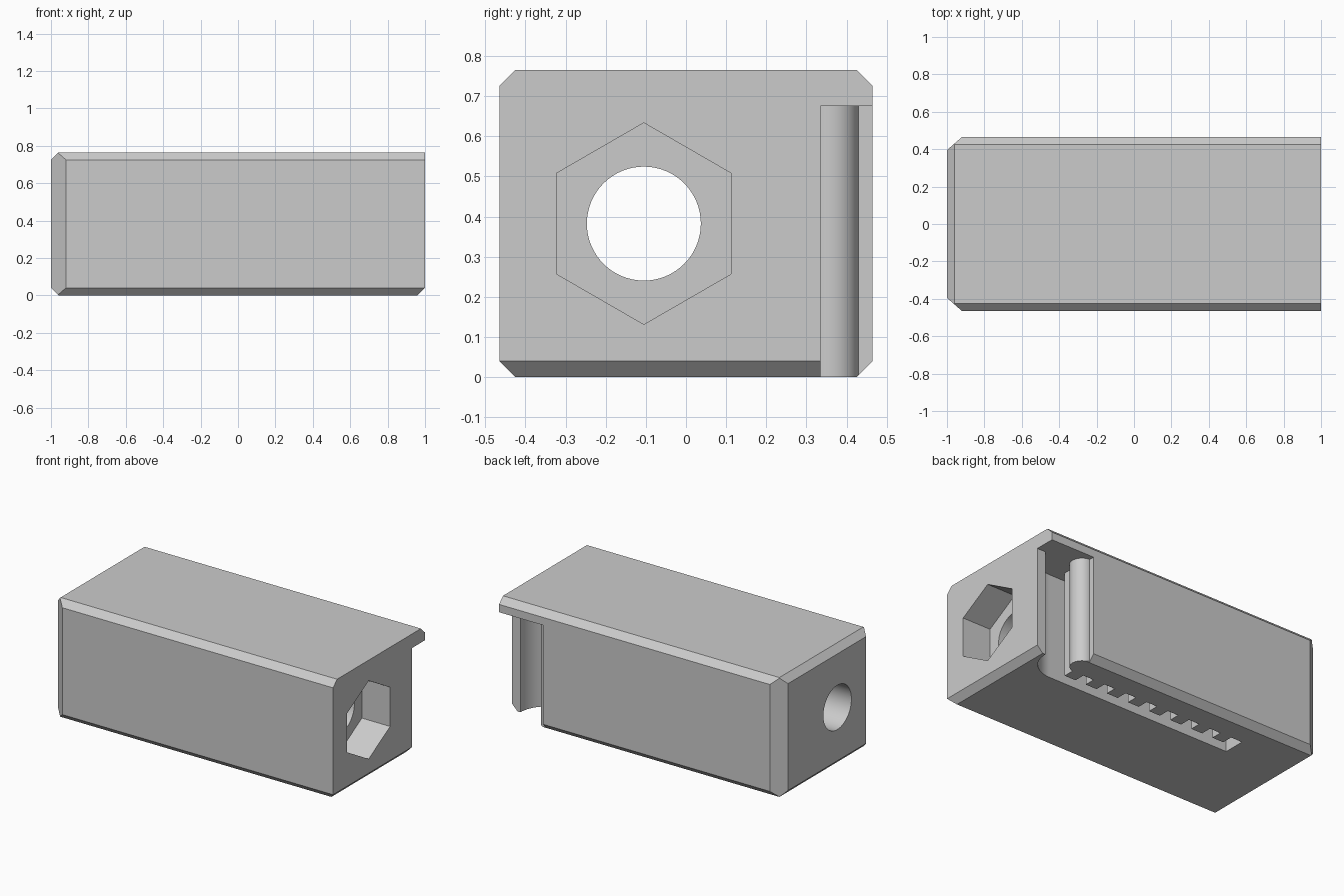
import bpy, bmesh
from math import sin, cos, pi, radians
from mathutils import Vector

if "Cube" in bpy.data.objects:
    bpy.data.objects.remove(bpy.data.objects["Cube"])

LENGTH, WIDTH, HEIGHT, BEVEL = 2.0, 0.93, 0.765, 0.04
X, Y = LENGTH / 2, WIDTH / 2

grey = bpy.data.materials.new("plain_grey")
grey.use_nodes = True
COLOUR = (0.6, 0.6, 0.6, 1)
grey.diffuse_color = COLOUR
grey.node_tree.nodes["Principled BSDF"].inputs["Base Color"].default_value = COLOUR


def make_object(name, bm):
    bmesh.ops.recalc_face_normals(bm, faces=bm.faces[:])
    mesh = bpy.data.meshes.new(name)
    bm.to_mesh(mesh)
    bm.free()
    mesh.materials.append(grey)
    obj = bpy.data.objects.new(name, mesh)
    bpy.context.collection.objects.link(obj)
    return obj


def prism(name, outline, direction):
    """Extrude a closed outline of 3D points along a direction."""
    bm = bmesh.new()
    face = bm.faces.new([bm.verts.new(p) for p in outline])
    result = bmesh.ops.extrude_face_region(bm, geom=[face])
    verts = [v for v in result["geom"] if isinstance(v, bmesh.types.BMVert)]
    bmesh.ops.translate(bm, verts=verts, vec=Vector(direction))
    return make_object(name, bm)


def slice_off(bm, point, normal):
    """Cut away everything beyond a plane and close the cut."""
    bmesh.ops.bisect_plane(bm, geom=bm.verts[:] + bm.edges[:] + bm.faces[:],
                           plane_co=point, plane_no=normal, clear_outer=True)
    bmesh.ops.holes_fill(bm, edges=[e for e in bm.edges if e.is_boundary])


def arc(cx, cy, r, start, end, steps):
    return [(cx + r * cos(radians(start + (end - start) * i / steps)),
             cy + r * sin(radians(start + (end - start) * i / steps)))
            for i in range(steps + 1)]


# Block with bevelled edges
bm = bmesh.new()
bmesh.ops.create_cube(bm, size=1)
bmesh.ops.scale(bm, vec=(LENGTH, WIDTH, HEIGHT), verts=bm.verts[:])
bmesh.ops.translate(bm, vec=(0, 0, HEIGHT / 2), verts=bm.verts[:])
for side in (-1, 1):
    slice_off(bm, (0, side * Y, HEIGHT - BEVEL), (0, side, 1))
    slice_off(bm, (0, side * Y, BEVEL), (0, side, -1))
    slice_off(bm, (side * X, 0, BEVEL), (side, 0, -1))
    slice_off(bm, (-X, side * (Y - 0.07), 0), (-0.07, side * 0.08, 0))
slice_off(bm, (-X, 0, HEIGHT - BEVEL), (-1, 0, 1))
block = make_object("block", bm)

# Curved entry, toothed channel and rounded tip, cut from below
INNER, ROOT, TIP, MOUTH = 0.15, 0.29, 0.22, 0.335
END, START, PITCH, TOOTH = -0.56, 0.70, 0.157, 0.08
outline = [(1.2, MOUTH)]
outline += arc(0.755, MOUTH, MOUTH - INNER, 0, -90, 24)
outline += [(END, INNER), (END, ROOT)]
for i in reversed(range(8)):
    front = START - i * PITCH
    back = front - TOOTH
    outline += [(back, ROOT), (back, TIP), (front, TIP), (front, ROOT)]
outline += arc(0.69, 0.36, 0.07, -80, 90, 24)
outline += [(0.69, 0.6), (1.2, 0.6)]
channel = prism("channel_cutter", [(x, y, -0.1) for x, y in outline],
                (0, 0, 0.775))


# Round bore all the way through and hexagonal pocket at one end
def ring(x, r, sides):
    return [(x, -0.105 + r * sin(2 * pi * i / sides),
             HEIGHT / 2 + r * cos(2 * pi * i / sides)) for i in range(sides)]


bore = prism("bore_cutter", ring(-1.2, 0.142, 64), (2.4, 0, 0))
pocket = prism("hex_pocket_cutter", ring(0.8, 0.251, 6), (0.4, 0, 0))

for cutter in (channel, bore, pocket):
    mod = block.modifiers.new(cutter.name, "BOOLEAN")
    mod.operation = "DIFFERENCE"
    mod.solver = "EXACT"
    mod.object = cutter
    cutter.hide_render = True

# Bake the cuts, then drop the cutters
bpy.context.view_layer.update()
graph = bpy.context.evaluated_depsgraph_get()
baked = bpy.data.meshes.new_from_object(block.evaluated_get(graph))
block.modifiers.clear()
block.data = baked
for cutter in (channel, bore, pocket):
    bpy.data.objects.remove(cutter)
baked.materials.clear()
baked.materials.append(grey)
for poly in baked.polygons:
    poly.material_index = 0

bpy.ops.object.select_all(action="DESELECT")
block.select_set(True)
bpy.context.view_layer.objects.active = block
bpy.ops.object.shade_smooth_by_angle(angle=radians(30))
